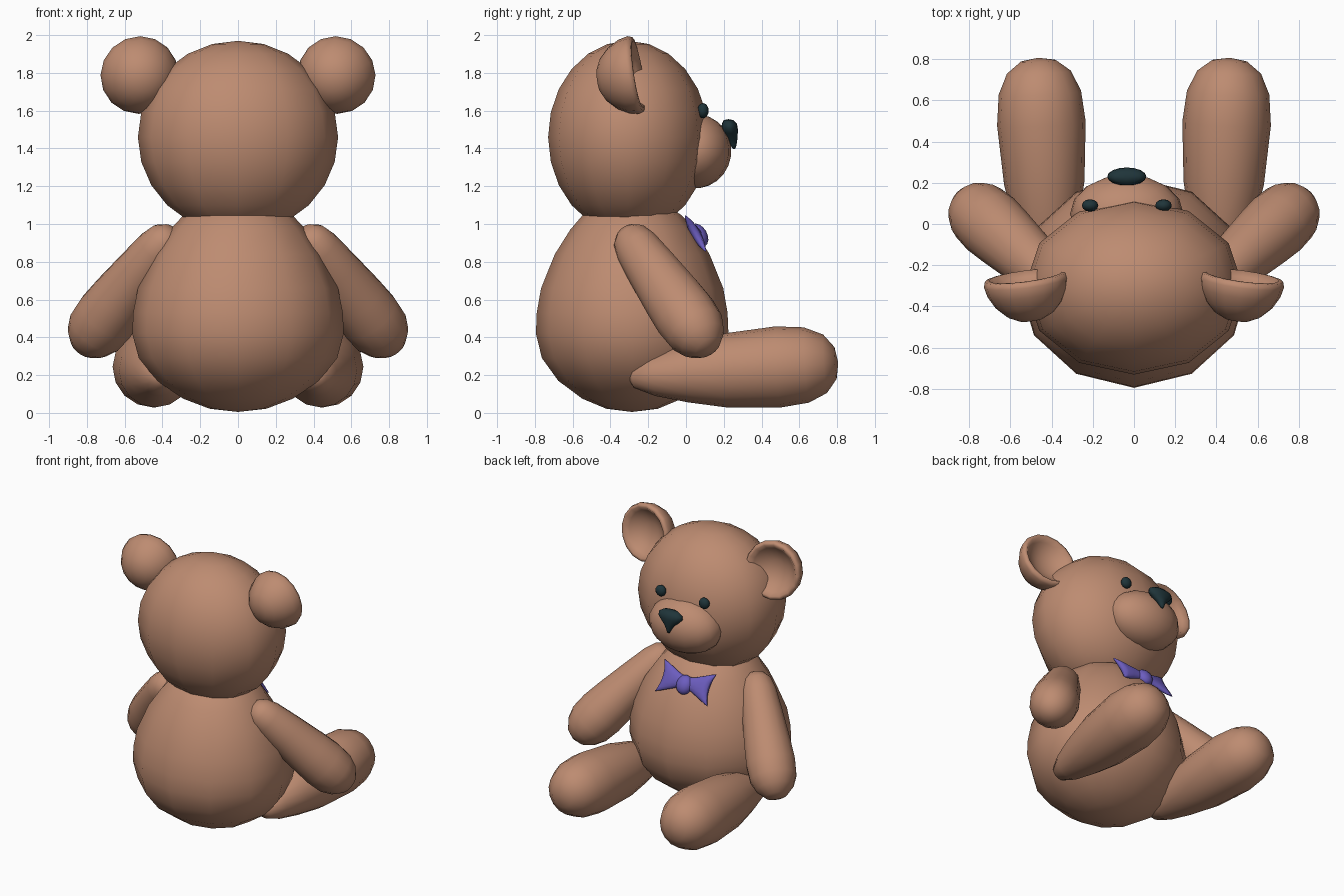
import bpy, bmesh
from math import sin, cos, pi, radians
from mathutils import Matrix, Vector

if "Cube" in bpy.data.objects:
    bpy.data.objects.remove(bpy.data.objects["Cube"])


def material(name, rgb):
    m = bpy.data.materials.new(name)
    m.diffuse_color = (*rgb, 1)
    m.use_nodes = True
    m.node_tree.nodes["Principled BSDF"].inputs["Base Color"].default_value = m.diffuse_color
    return m


FUR = material("brown_fur", (0.51, 0.26, 0.165))
DARK = material("dark_plastic", (0.014, 0.035, 0.042))
RIBBON = material("purple_ribbon", (0.15, 0.11, 0.52))
FACE_X = -0.035  # face details and bow sit slightly off centre


def loft(name, rings, mat, matrix=Matrix()):
    """Skin a stack of equal-length closed rings; collapsed rings become poles."""
    bm = bmesh.new()
    rows = [[bm.verts.new(matrix @ Vector(p)) for p in ring] for ring in rings]
    n = len(rings[0])
    for a, b in zip(rows, rows[1:]):
        for j in range(n):
            k = (j + 1) % n
            bm.faces.new((a[j], a[k], b[k], b[j]))
    bmesh.ops.remove_doubles(bm, verts=bm.verts, dist=1e-5)
    bmesh.ops.recalc_face_normals(bm, faces=bm.faces)
    for f in bm.faces:
        f.smooth = True
    mesh = bpy.data.meshes.new(name)
    bm.to_mesh(mesh)
    bm.free()
    mesh.materials.append(mat)
    ob = bpy.data.objects.new(name, mesh)
    bpy.context.collection.objects.link(ob)
    return ob


def lathe(name, profile, mat, matrix, segs=16):
    """Revolve (radius, height) points about local z."""
    rings = [[(r * cos(2 * pi * j / segs), r * sin(2 * pi * j / segs), h)
              for j in range(segs)] for r, h in profile]
    return loft(name, rings, mat, matrix)


def ball(name, centre, radii, mat, segs=16, rings=12, tilt=0):
    prof = [(sin(pi * i / rings), -cos(pi * i / rings)) for i in range(rings + 1)]
    m = (Matrix.Translation(centre) @ Matrix.Rotation(radians(tilt), 4, 'X')
         @ Matrix.Diagonal((*radii, 1)))
    return lathe(name, prof, mat, m, segs)


def aim(origin, direction):
    q = Vector(direction).to_track_quat('Z', 'Y')
    return Matrix.Translation(origin) @ q.to_matrix().to_4x4()


# Body and head
BODY = [(0, 0.005), (0.15, 0.022), (0.29, 0.075), (0.43, 0.17), (0.525, 0.29),
        (0.56, 0.42), (0.555, 0.53), (0.53, 0.66), (0.45, 0.84), (0.36, 0.97),
        (0.29, 1.045), (0.2, 1.1), (0, 1.12)]
lathe("body", BODY, FUR,
      Matrix.Translation((0, -0.285, 0)) @ Matrix.Diagonal((1, 0.91, 1, 1)), 12)
ball("head", (0, -0.305, 1.46), (0.53, 0.425, 0.51), FUR, 12, 12)

# Limbs and ears
ARM = [(0, -0.11), (0.06, -0.095), (0.1, -0.05), (0.122, 0.03), (0.14, 0.2),
       (0.16, 0.42), (0.168, 0.55), (0.16, 0.66), (0.128, 0.735), (0.075, 0.79),
       (0, 0.815)]
LEG = [(0, 0), (0.06, 0.03), (0.11, 0.14), (0.155, 0.31), (0.195, 0.51),
       (0.215, 0.8), (0.2, 0.95), (0.155, 1.05), (0.085, 1.105), (0, 1.12)]
EAR = [(0, -0.205), (0.06, -0.197), (0.115, -0.17), (0.165, -0.12), (0.197, -0.06),
       (0.208, -0.01), (0.2, 0.015), (0.18, 0.018), (0.155, -0.01), (0.11, -0.045),
       (0.06, -0.065), (0, -0.072)]
for s, side in ((-1, "left"), (1, "right")):
    lathe(f"{side}_arm", ARM, FUR, aim((s * 0.4, -0.27, 0.89), (s * 0.35, 0.32, -0.45)))
    lathe(f"{side}_leg", LEG, FUR, aim((s * 0.41, -0.31, 0.19), (s * 0.055, 1.12, 0.075)))
    lathe(f"{side}_ear", EAR, FUR, aim((s * 0.523, -0.27, 1.79), (s * 0.13, 0.98, 0.15)))
    ball(f"{side}_eye", (FACE_X + s * 0.178, 0.09, 1.6), (0.04, 0.03, 0.04), DARK, 12, 8)

# Muzzle
ball("muzzle", (FACE_X, 0.05, 1.385), (0.275, 0.19, 0.197), FUR, 16, 12, -8)

# Nose: rounded triangle, (z, half width, half depth, y)
NOSE = [(1.555, 0, 0, 0.225), (1.55, 0.06, 0.025, 0.225), (1.53, 0.092, 0.04, 0.23),
        (1.505, 0.095, 0.044, 0.23), (1.48, 0.072, 0.04, 0.234),
        (1.45, 0.036, 0.03, 0.242), (1.42, 0.018, 0.018, 0.25),
        (1.4, 0.01, 0.008, 0.254), (1.396, 0, 0, 0.255)]
loft("nose", [[(FACE_X + w * cos(pi * j / 8), y + d * sin(pi * j / 8), z)
               for j in range(16)] for z, w, d, y in NOSE], DARK)

# Bow tie lying on the sloped chest: (distance, half height, half thickness)
WING = [(0, 0.04, 0.03), (0.05, 0.05, 0.03), (0.1, 0.075, 0.028), (0.15, 0.1, 0.024),
        (0.18, 0.112, 0.015), (0.182, 0.112, 0)]
tie = Matrix.Translation((FACE_X, 0.05, 0.95)) @ Matrix.Rotation(radians(30), 4, 'X')
for s, side in ((-1, "left"), (1, "right")):
    rings = [[(s * (d + 0.18 * d * sin(pi * j / 8) ** 2), t * cos(pi * j / 8),
               h * sin(pi * j / 8)) for j in range(16)] for d, h, t in WING]
    loft(f"{side}_bow_wing", rings, RIBBON, tie)
ball("bow_knot", (FACE_X, 0.067, 0.94), (0.06, 0.045, 0.067), RIBBON, 12, 8, 30)
